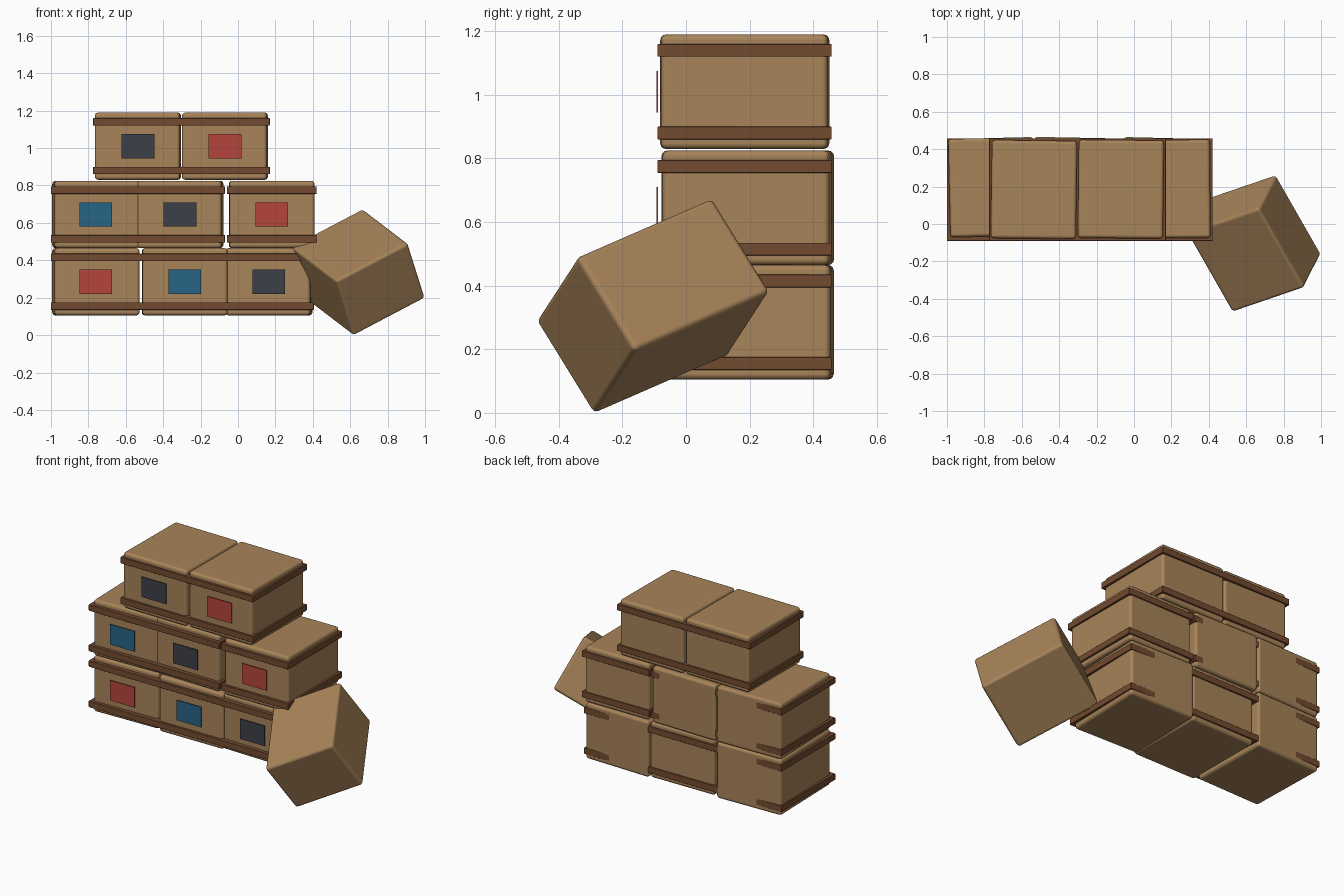
import bpy
from mathutils import Matrix, Vector

cube = bpy.data.objects.get("Cube")
if cube:
    bpy.data.objects.remove(cube, do_unlink=True)


def material(name, rgb):
    m = bpy.data.materials.new(name)
    m.use_nodes = True
    m.diffuse_color = (*rgb, 1)
    m.node_tree.nodes["Principled BSDF"].inputs["Base Color"].default_value = (*rgb, 1)
    return m


tan = material("tan_wood", (0.39, 0.23, 0.10))
brown = material("brown_strap", (0.17, 0.07, 0.03))
labels = {
    "red": material("red_label", (0.46, 0.06, 0.045)),
    "blue": material("blue_label", (0.02, 0.13, 0.24)),
    "dark": material("dark_label", (0.048, 0.051, 0.065)),
}


def box(name, size, mat, place, bevel=0):
    """Box of the given size, placed by a matrix, with optional rounded edges."""
    bpy.ops.mesh.primitive_cube_add(size=1)
    ob = bpy.context.object
    ob.name = name
    ob.data.transform(Matrix.Diagonal((*size, 1)))
    ob.data.materials.append(mat)
    ob.matrix_world = place
    if bevel:
        mod = ob.modifiers.new("rounded_edges", "BEVEL")
        mod.width = bevel
        mod.segments = 3
        mod.harden_normals = True
        bpy.ops.object.shade_smooth()
    return ob


CRATE = (0.455, 0.525, 0.36)
STRAP = (0.48, 0.548, 0.04)
LABEL = (0.175, 0.004, 0.13)
STRAP_Y = 0.184

# Each row: height, then crates as (x, y, turn, label colour)
rows = {
    "bottom": (0.285, [(-0.76, 0.197, 0.025, "red"),
                       (-0.285, 0.187, 0.008, "blue"),
                       (0.165, 0.197, -0.025, "dark")]),
    "middle": (0.645, [(-0.76, 0.197, 0.025, "blue"),
                       (-0.31, 0.199, -0.02, "dark"),
                       (0.18, 0.187, 0.008, "red")]),
    "top": (1.01, [(-0.535, 0.184, -0.012, "dark"),
                   (-0.07, 0.186, -0.01, "red")]),
}

# Stacked crates, with level straps and front labels
for row, (z, crates) in rows.items():
    for i, (x, y, turn, colour) in enumerate(crates, 1):
        tag = f"{row}_{i}"
        box(f"crate_{tag}", CRATE, tan,
            Matrix.Translation((x, y, z)) @ Matrix.Rotation(turn, 4, "Z"), 0.018)
        for side, dz in (("lower", -0.13), ("upper", 0.13)):
            box(f"{side}_strap_{tag}", STRAP, brown,
                Matrix.Translation((x, STRAP_Y, z + dz)), 0.003)
        box(f"label_{tag}", LABEL, labels[colour], Matrix.Translation((x, -0.09, z)))

# Loose crate tipped over beside the stack
across = Vector((0.38, 0.13, 0.20)).normalized()
along = Vector((-0.25, 0.42, 0.18))
up = across.cross(along).normalized()
along = up.cross(across)
turn = Matrix((across, along, up)).transposed().to_4x4()
box("loose_crate", CRATE, tan, Matrix.Translation((0.642, -0.104, 0.336)) @ turn, 0.018)
